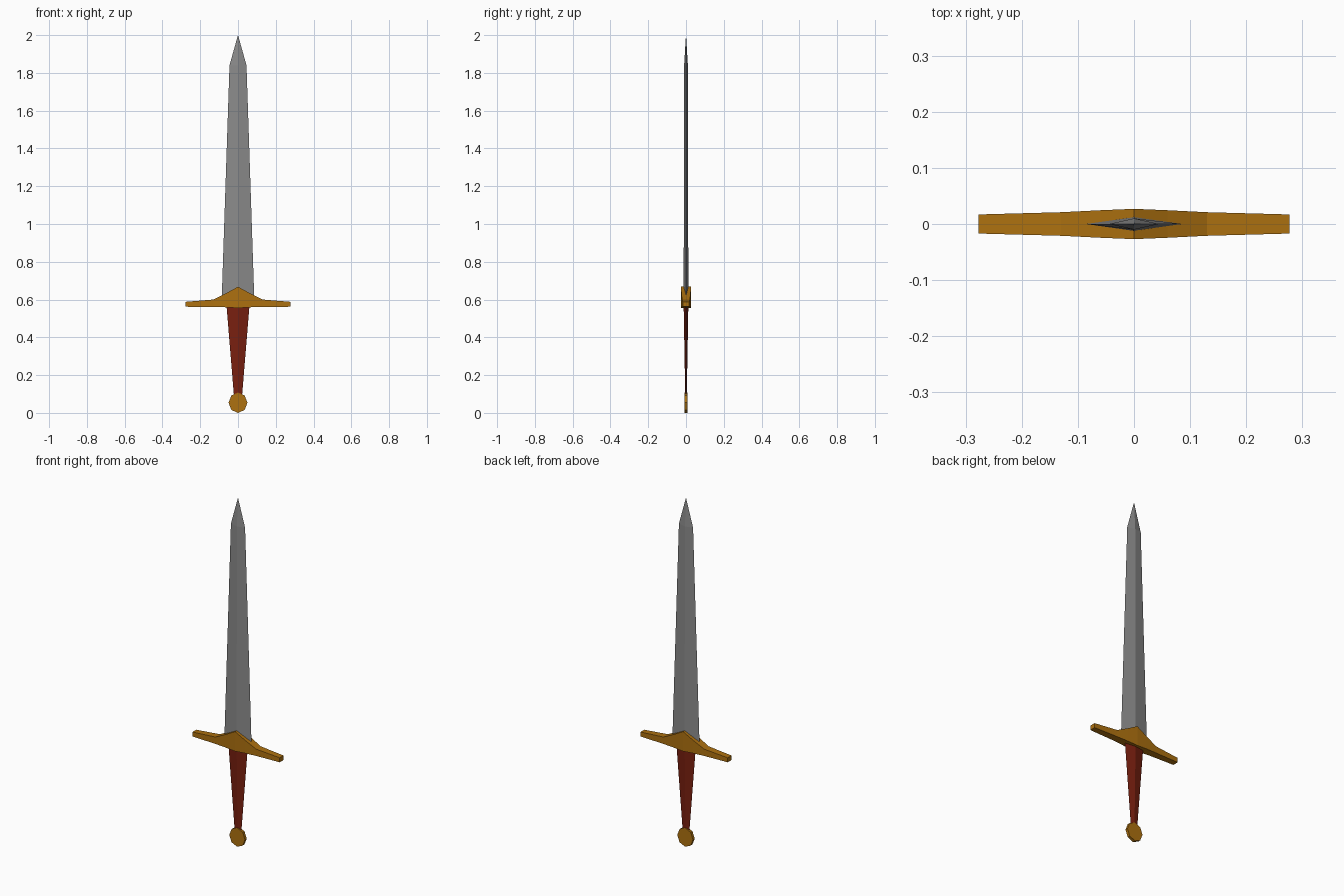
import bpy, bmesh, math

if "Cube" in bpy.data.objects:
    bpy.data.objects.remove(bpy.data.objects["Cube"])


def material(name, rgb):
    m = bpy.data.materials.new(name)
    m.diffuse_color = (*rgb, 1)
    m.use_nodes = True
    m.node_tree.nodes["Principled BSDF"].inputs["Base Color"].default_value = m.diffuse_color
    return m


STEEL = material("steel grey", (0.26, 0.26, 0.26))
GOLD = material("dull gold", (0.42, 0.165, 0.005))
LEATHER = material("red leather", (0.19, 0.014, 0.005))


def loft(name, rings, mat):
    """Skin a list of equal-length rings of points and cap both ends."""
    bm = bmesh.new()
    loops = [[bm.verts.new(p) for p in ring] for ring in rings]
    for a, b in zip(loops, loops[1:]):
        n = len(a)
        for i in range(n):
            j = (i + 1) % n
            bm.faces.new((a[i], a[j], b[j], b[i]))
    bm.faces.new(loops[0])
    bm.faces.new(loops[-1])
    bmesh.ops.remove_doubles(bm, verts=bm.verts, dist=1e-5)
    bmesh.ops.recalc_face_normals(bm, faces=bm.faces)
    me = bpy.data.meshes.new(name)
    bm.to_mesh(me)
    bm.free()
    me.materials.append(mat)
    ob = bpy.data.objects.new(name, me)
    bpy.context.collection.objects.link(ob)
    return ob


def diamond(z, w, t):
    return [(w, 0, z), (0, t, z), (-w, 0, z), (0, -t, z)]


# Blade: diamond section tapering to a point
loft("blade", [diamond(0.58, 0.087, 0.0125), diamond(1.84, 0.045, 0.010),
               diamond(2.0, 0.0003, 0.0003)], STEEL)

# Grip: diamond section narrowing downwards
loft("grip", [diamond(0.085, 0.021, 0.004), diamond(0.57, 0.061, 0.0125)], LEATHER)

# Crossguard: rectangular sections (x, bottom, top, half depth), mirrored in x
half = [(0.277, 0.562, 0.588, 0.017), (0.13, 0.561, 0.600, 0.021),
        (0.06, 0.559, 0.635, 0.0245)]
sections = ([(-x, b, t, d) for x, b, t, d in half]
            + [(0, 0.555, 0.668, 0.027)] + half[::-1])
loft("crossguard", [[(x, -d, b), (x, d, b), (x, d, t), (x, -d, t)]
                    for x, b, t, d in sections], GOLD)

# Pommel: thin faceted disc facing front
N = 8
loft("pommel", [[(0.05 * math.sin(i * math.tau / N), y,
                  0.054 + 0.054 * math.cos(i * math.tau / N)) for i in range(N)]
                for y in (-0.008, 0.008)], GOLD)
